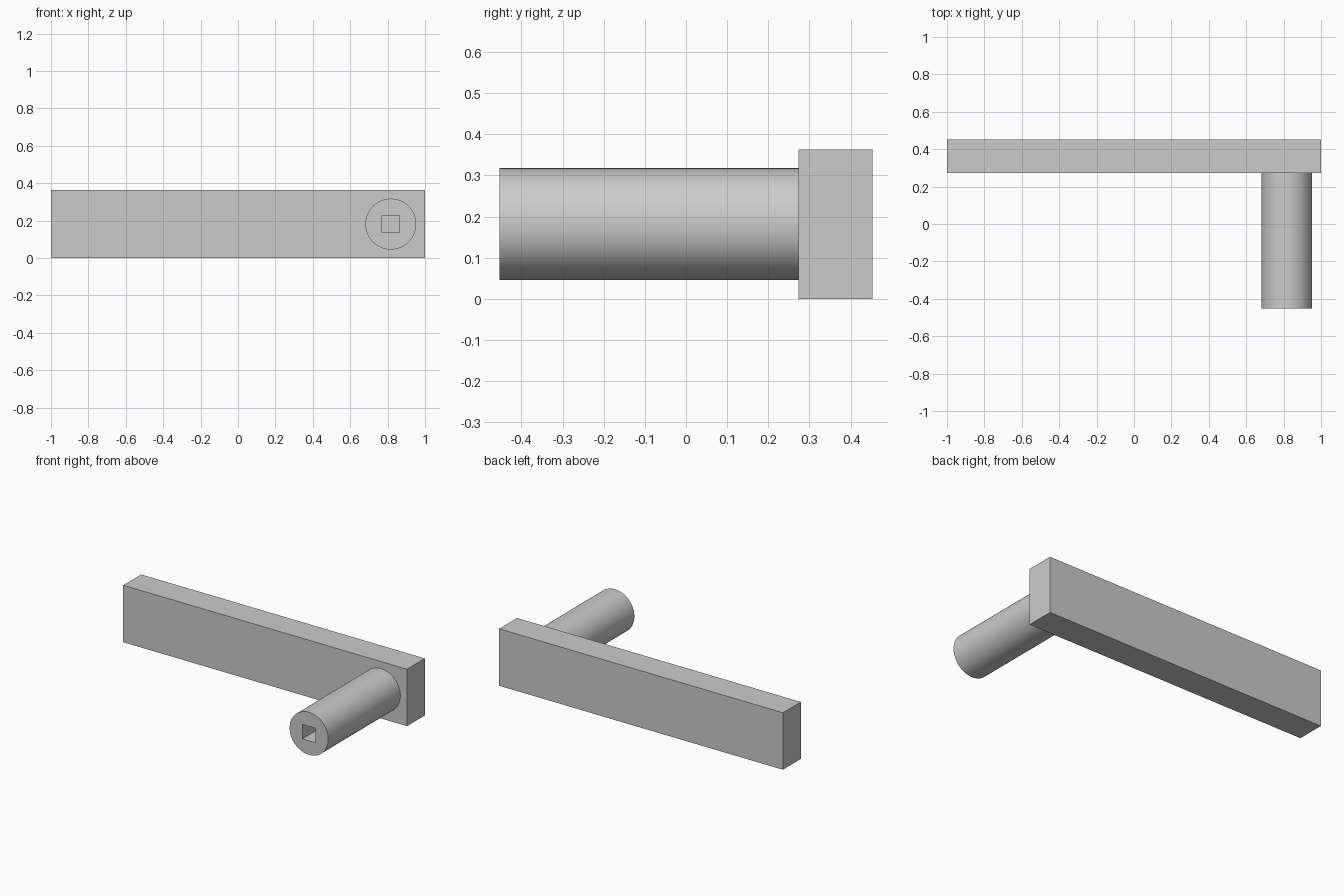
import bpy
import math

cube = bpy.data.objects.get("Cube")
if cube:
    bpy.data.objects.remove(cube, do_unlink=True)

# Single grey finish
grey = bpy.data.materials.new("light_grey")
grey.use_nodes = True
colour = (0.6, 0.6, 0.6, 1)
grey.diffuse_color = colour
grey.node_tree.nodes["Principled BSDF"].inputs["Base Color"].default_value = colour

HEIGHT = 0.363
BACK, BAR_FRONT, FRONT = 0.453, 0.273, -0.453
STEM_X, STEM_RADIUS = 0.817, 0.136
SOCKET_SIDE, SOCKET_DEPTH = 0.092, 0.36


def box(name, size, centre):
    bpy.ops.mesh.primitive_cube_add(size=1, location=centre)
    obj = bpy.context.object
    obj.name = name
    obj.scale = size
    bpy.ops.object.transform_apply(location=False, rotation=False, scale=True)
    obj.data.materials.append(grey)
    return obj


# Flat grip bar
box("grip_bar", (2, BACK - BAR_FRONT, HEIGHT),
    (0, (BACK + BAR_FRONT) / 2, HEIGHT / 2))

# Round stem running forward from one end of the bar
bpy.ops.mesh.primitive_cylinder_add(
    vertices=96, radius=STEM_RADIUS, depth=BAR_FRONT - FRONT,
    location=(STEM_X, (BAR_FRONT + FRONT) / 2, HEIGHT / 2),
    rotation=(math.pi / 2, 0, 0))
stem = bpy.context.object
stem.name = "stem"
stem.data.materials.append(grey)

# Square spindle socket cut into the stem's front end
cutter = box("socket_cutter", (SOCKET_SIDE, SOCKET_DEPTH * 2, SOCKET_SIDE),
             (STEM_X, FRONT, HEIGHT / 2))
cutter.hide_render = True
cut = stem.modifiers.new("socket", 'BOOLEAN')
cut.operation = 'DIFFERENCE'
cut.solver = 'EXACT'
cut.object = cutter

bpy.ops.object.select_all(action='DESELECT')
stem.select_set(True)
bpy.context.view_layer.objects.active = stem
bpy.ops.object.modifier_apply(modifier=cut.name)
bpy.data.objects.remove(cutter, do_unlink=True)
bpy.ops.object.shade_smooth_by_angle(angle=math.radians(30))
